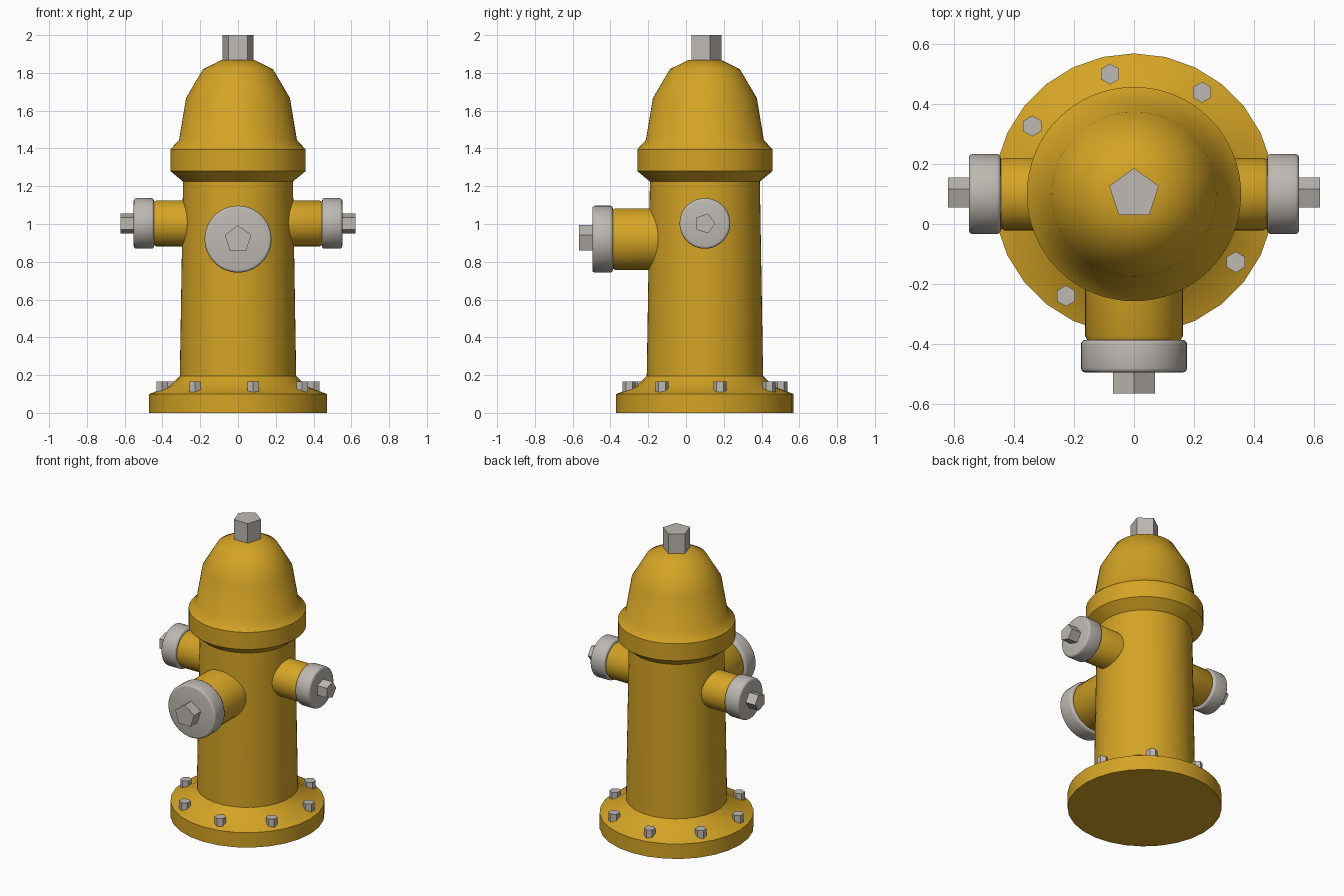
import bpy, bmesh, math
from mathutils import Matrix, Vector

if "Cube" in bpy.data.objects:
    bpy.data.objects.remove(bpy.data.objects["Cube"])

AXIS_Y = 0.10  # the barrel sits behind the centre because of the front outlet


def material(name, rgb):
    m = bpy.data.materials.new(name)
    m.diffuse_color = (*rgb, 1)
    m.use_nodes = True
    m.node_tree.nodes["Principled BSDF"].inputs["Base Color"].default_value = m.diffuse_color
    return m


YELLOW = material("yellow paint", (0.66, 0.37, 0.018))
GREY = material("grey metal", (0.51, 0.48, 0.445))


def lathe(name, profile, mat, sides, origin, axis=(0, 0, 1), up=(0, 1, 0), smooth=True):
    """Revolve (radius, height) pairs round axis; the first vertex points along up."""
    bm = bmesh.new()
    w, u = Vector(axis), Vector(up)
    v = w.cross(u)
    rings = []
    for r, h in profile:
        ring = []
        for i in range(sides):
            a = 2 * math.pi * i / sides
            p = Vector(origin) + w * h + (u * math.cos(a) + v * math.sin(a)) * r
            ring.append(bm.verts.new(p))
        rings.append(ring)
    for a, b in zip(rings, rings[1:]):
        for i in range(sides):
            j = (i + 1) % sides
            bm.faces.new((a[i], a[j], b[j], b[i]))
    bm.faces.new(rings[0][::-1])
    bm.faces.new(rings[-1])
    bm.normal_update()
    for f in bm.faces:
        f.smooth = smooth
    for e in bm.edges:
        e.smooth = e.calc_face_angle(0) < math.radians(38)
    me = bpy.data.meshes.new(name)
    bm.to_mesh(me)
    bm.free()
    me.materials.append(mat)
    ob = bpy.data.objects.new(name, me)
    bpy.context.collection.objects.link(ob)
    return ob


def rounded(r, h0, h1, bevel):
    """Profile of a disc with rounded rims."""
    steps = [math.radians(a) for a in (0, 30, 60, 90)]
    low = [(r - bevel + bevel * math.sin(a), h0 + bevel - bevel * math.cos(a)) for a in steps]
    high = [(r - bevel + bevel * math.cos(a), h1 - bevel + bevel * math.sin(a)) for a in steps]
    return low + high


def outlet(name, z, axis, up, pipe_r, cap_r, nut_r, pipe_end, cap_end, nut_end):
    """Pipe, rounded cap and five-sided nut, with distances along axis from the barrel centre."""
    o = (0, AXIS_Y, z)
    lathe(name + "_pipe", [(pipe_r, 0.1), (pipe_r, pipe_end - 0.012), (pipe_r - 0.008, pipe_end + 0.003)],
          YELLOW, 48, o, axis, up)
    lathe(name + "_cap", rounded(cap_r, pipe_end, cap_end, 0.014), GREY, 48, o, axis, up)
    lathe(name + "_nut", [(nut_r, cap_end - 0.02), (nut_r, nut_end)], GREY, 5, o, axis, up, False)


centre = (0, AXIS_Y, 0)

# Base flange with sloped shoulder
lathe("base_flange", [(0.47, 0), (0.47, 0.10), (0.36, 0.142), (0.308, 0.196)], YELLOW, 28, centre)

# Barrel
lathe("barrel", [(0.308, 0.15), (0.308, 0.196), (0.291, 1.23)], YELLOW, 64, centre)

# Collar and bonnet
lathe("bonnet", [(0.291, 1.225), (0.358, 1.28), (0.358, 1.395), (0.312, 1.445),
                 (0.275, 1.667), (0.185, 1.82), (0.087, 1.868)], YELLOW, 64, centre)

# Top operating nut
lathe("top_nut", [(0.087, 1.85), (0.087, 2.0)], GREY, 5, centre, smooth=False)

# Ring of bolts
for i in range(8):
    a = math.radians(11.25 + 45 * i)
    spot = (0.409 * math.cos(a), AXIS_Y + 0.409 * math.sin(a), 0)
    lathe("base_bolt", [(0.035, 0.11), (0.035, 0.165)], GREY, 6, spot, smooth=False)

# Side outlets and the larger front outlet
for side, x in (("left", -1), ("right", 1)):
    outlet(side + "_outlet", 1.003, (x, 0, 0), (0, 1, 0), 0.121, 0.134, 0.055, 0.445, 0.552, 0.622)
outlet("front_outlet", 0.92, (0, -1, 0), (0, 0, 1), 0.163, 0.177, 0.074, 0.487, 0.596, 0.667)
